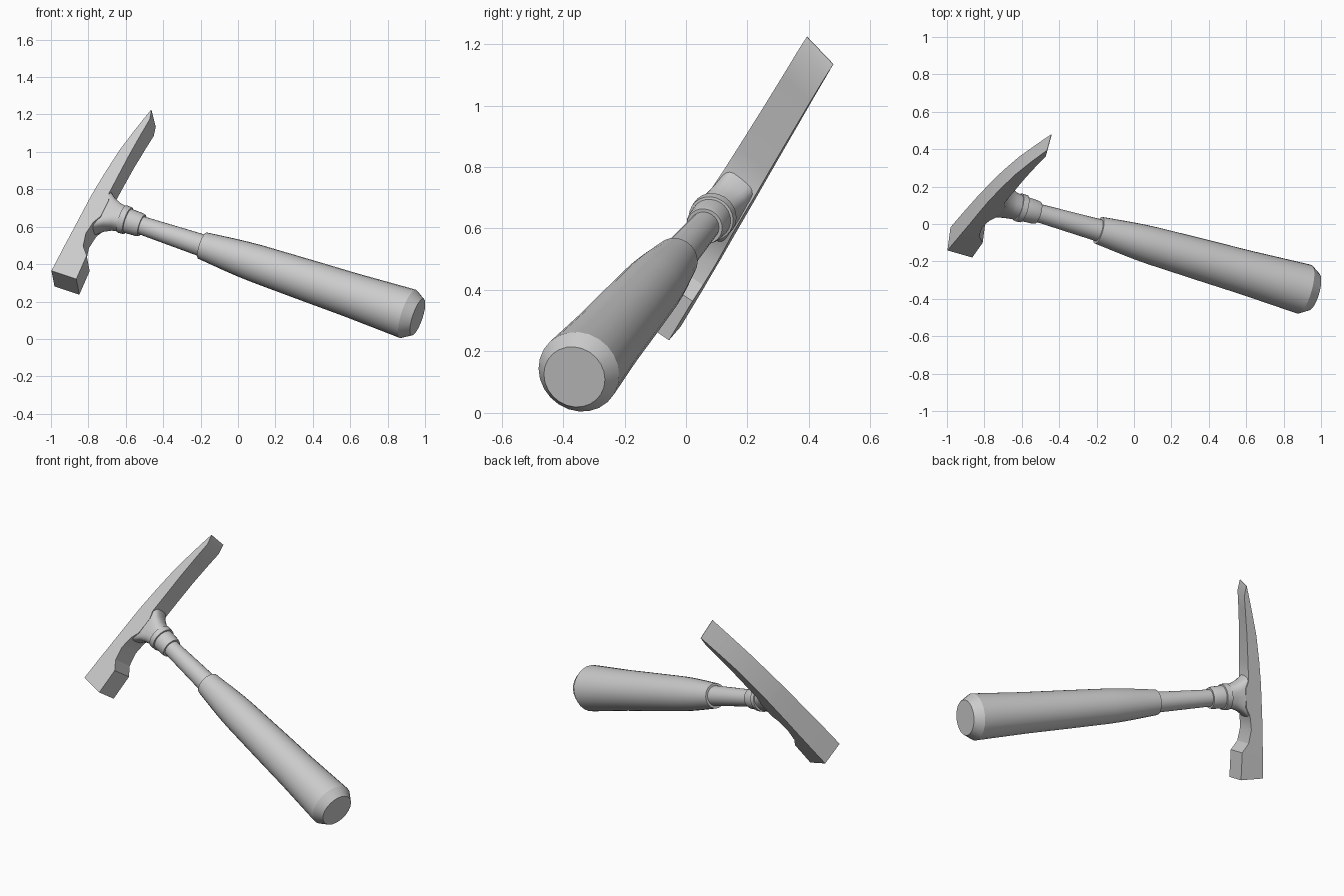
import bpy, bmesh
from math import cos, sin, pi, copysign, radians
from mathutils import Vector

if "Cube" in bpy.data.objects:
    bpy.data.objects.remove(bpy.data.objects["Cube"])

# Local frame: U along the handle (butt to head), V along the head, W across it
P = Vector((0.96, -0.363, 0.117))
U = Vector((-0.9157, 0.2626, 0.3042)).normalized()
V = Vector((0.397, 0.478, 0.783))
V = (V - U * V.dot(U)).normalized()
W = U.cross(V)


def pt(u, v, w):
    return P + U * u + V * v + W * w


def loft(name, rings, angle=30):
    """Skin a list of equal-length point rings and cap both ends."""
    bm = bmesh.new()
    rows = [[bm.verts.new(p) for p in ring] for ring in rings]
    n = len(rows[0])
    for a, b in zip(rows, rows[1:]):
        for i in range(n):
            j = (i + 1) % n
            bm.faces.new((a[i], a[j], b[j], b[i]))
    bm.faces.new(rows[0])
    bm.faces.new(rows[-1])
    bmesh.ops.recalc_face_normals(bm, faces=bm.faces[:])
    mesh = bpy.data.meshes.new(name)
    bm.to_mesh(mesh)
    bm.free()
    ob = bpy.data.objects.new(name, mesh)
    bpy.context.collection.objects.link(ob)
    bpy.context.view_layer.objects.active = ob
    ob.select_set(True)
    bpy.ops.object.shade_smooth_by_angle(angle=radians(angle))
    ob.select_set(False)
    return ob


def oval(u, rv, rw, power=1.0, n=24, wc=0.0):
    """Ring around the handle axis; power below 1 makes it squarer."""
    f = lambda c: copysign(abs(c) ** power, c)
    return [pt(u, rv * f(cos(2 * pi * i / n)), wc + rw * f(sin(2 * pi * i / n)))
            for i in range(n)]


def turned(name, profile):
    return loft(name, [oval(u, r, r) for u, r in profile])


# Grip, shaft and collar
turned("grip", [(0, .103), (.055, .136), (.39, .120), (.65, .112), (.94, .102),
                (1.02, .097), (1.10, .090), (1.255, .074)])
turned("shaft", [(1.2, .061), (1.26, .060), (1.62, .049), (1.72, .049)])
turned("collar", [(1.61, .060), (1.625, .064), (1.69, .067), (1.692, .075), (1.725, .077)])

# Flared socket joining the collar to the head
loft("socket", [oval(1.715, .068, .066, .9), oval(1.76, .075, .064, .75),
                oval(1.80, .092, .064, .6, wc=.005), oval(1.83, .115, .066, .5, wc=.01),
                oval(1.86, .14, .066, .45, wc=.01)])

# Head: v, outer u, inner u, half width, twist in u, skew in v
sections = [
    (-.478, 1.922, 1.777, .075, .004, 0),
    (-.320, 1.921, 1.785, .074, .004, 0),
    (-.270, 1.920, 1.827, .073, .004, 0),
    (-.190, 1.919, 1.846, .072, .004, 0),
    (-.110, 1.918, 1.838, .070, .004, 0),
    (-.060, 1.917, 1.815, .069, .005, 0),
    (.050, 1.914, 1.815, .067, .006, 0),
    (.090, 1.912, 1.832, .066, .006, 0),
    (.200, 1.904, 1.830, .064, .007, 0),
    (.360, 1.887, 1.826, .062, .009, .004),
    (.500, 1.861, 1.818, .061, .011, .008),
    (.595, 1.841, 1.811, .061, .012, .010),
    (.653, 1.828, 1.825, .061, .013, .010),
]
rings = []
for v, uo, ui, hw, du, dv in sections:
    rings.append([pt(u - s * du, v - s * dv, .009 + s * hw)
                  for u, s in ((uo, -1), (uo, 1), (ui, 1), (ui, -1))])
loft("head", rings, 25)
